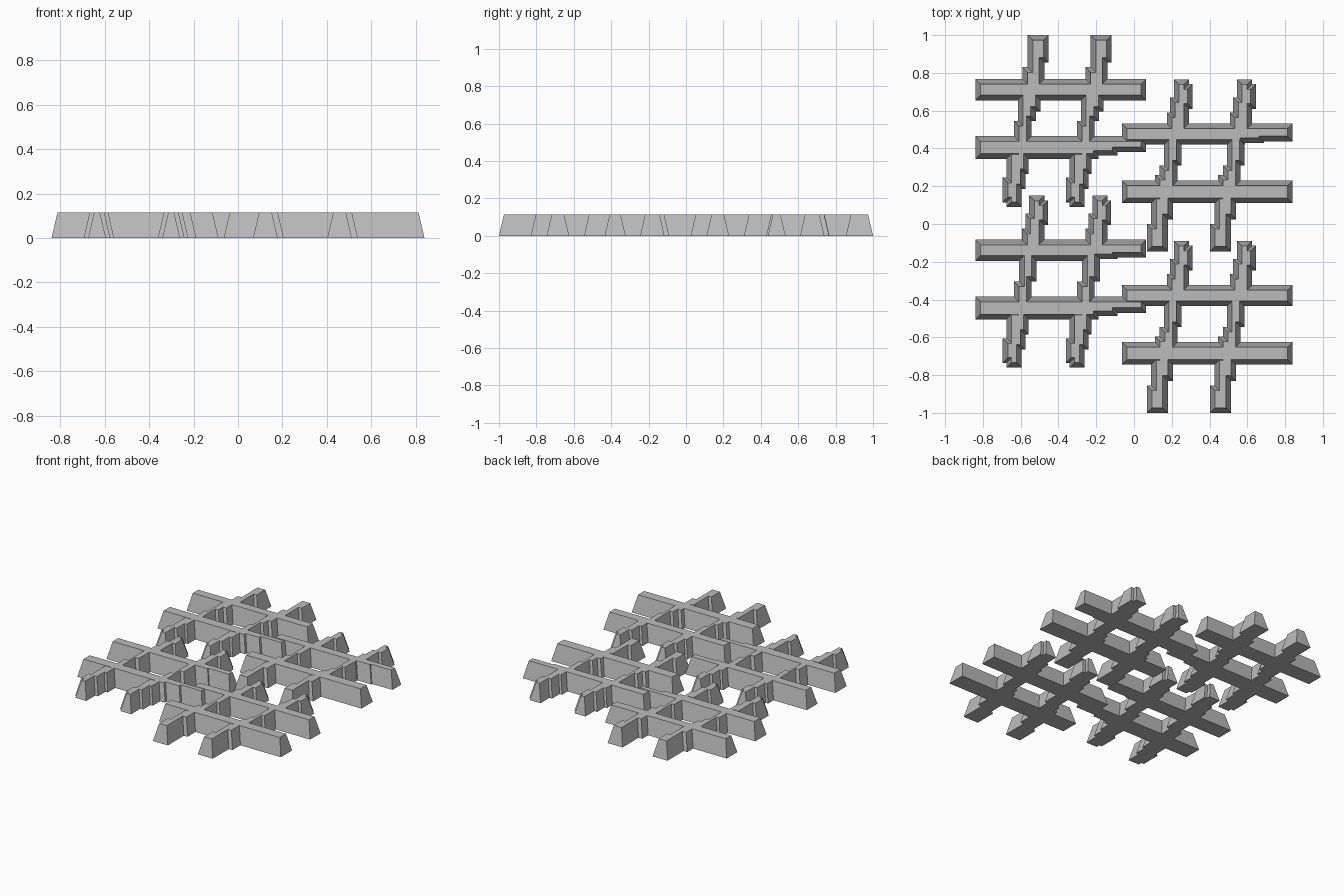
import bpy
import bmesh

if "Cube" in bpy.data.objects:
    bpy.data.objects.remove(bpy.data.objects["Cube"], do_unlink=True)

HEIGHT, TAPER = 0.115, 0.027
HALF_W, HALF_L = 0.452, 0.455

stone = bpy.data.materials.new("stone grey")
stone.use_nodes = True
COLOUR = (0.5, 0.5, 0.5, 1)
stone.diffuse_color = COLOUR
stone.node_tree.nodes["Principled BSDF"].inputs["Base Color"].default_value = COLOUR

# Upper half of an upright: (band top, edge x) going down, for the left and right edge
PLAIN = ([(HALF_L, .012), (.285, -.015), (.2, -.04)],
         [(HALF_L, .123), (.31, .1), (.15, .08), (.05, .055)])
STEPPED = ([(HALF_L, .02), (.36, 0), (.28, -.017), (.2, -.033)],
           [(HALF_L, .1), (.43, .12), (.3, .1), (.15, .06)])


def staircase(bands):
    """Corner points of one stepped edge, from the tip down to the middle."""
    points = []
    for i, (y, x) in enumerate(bands):
        end = bands[i + 1][0] if i + 1 < len(bands) else 0
        points += [(x, y), (x, end)]
    return points


def upright(top, bottom):
    """Closed outline of a slanted upright; the lower half is a half-turned upper half."""
    def turned(edge):
        return [(-x, -y) for x, y in edge]
    left, right = (staircase(e) for e in top)
    low_right, low_left = (turned(staircase(e)) for e in bottom)
    return left + low_left[::-1] + low_right + right[::-1]


def crossbar(low, high, chip):
    """Bar outline whose right end may be worn along its lower edge."""
    points = [(-HALF_W, high), (-HALF_W, low)]
    if chip:
        points += [(.2, low), (.2, low + chip / 2), (.3, low + chip / 2),
                   (.3, low + chip), (HALF_W, low + chip)]
    else:
        points += [(HALF_W, low)]
    return points + [(HALF_W, high)]


def tapered_blocks(name, outlines):
    """Raise flat outlines into blocks with walls leaning inward."""
    bm = bmesh.new()
    for outline in outlines:
        verts = [bm.verts.new((x, y, 0)) for x, y in outline]
        face = bm.faces.new(verts)
        bm.normal_update()
        bmesh.ops.inset_region(bm, faces=[face], thickness=TAPER,
                               use_boundary=True, use_even_offset=True)
        for v in face.verts:
            v.co.z = HEIGHT
        bm.faces.new(verts[::-1])
    bmesh.ops.recalc_face_normals(bm, faces=bm.faces)
    mesh = bpy.data.meshes.new(name)
    bm.to_mesh(mesh)
    bm.free()
    mesh.materials.append(stone)
    obj = bpy.data.objects.new(name, mesh)
    bpy.context.collection.objects.link(obj)
    return obj


def lattice(name, cx, cy, top, bottom, upper_chip, lower_chip, shift):
    """Two crossbars merged with two slanted uprights."""
    bars = [crossbar(.11, .222, upper_chip), crossbar(-.2, -.08, lower_chip)]
    posts = [[(x + dx, y) for x, y in upright(top, bottom)]
             for dx in (shift - .167, shift + .167)]
    obj = tapered_blocks(name, bars)
    helper = tapered_blocks(name + "_uprights", posts)
    helper.hide_render = True
    mod = obj.modifiers.new("merge", 'BOOLEAN')
    mod.operation, mod.solver, mod.object = 'UNION', 'EXACT', helper
    graph = bpy.context.evaluated_depsgraph_get()
    merged = bpy.data.meshes.new_from_object(obj.evaluated_get(graph))
    obj.modifiers.clear()
    obj.data = merged
    bpy.data.objects.remove(helper, do_unlink=True)
    obj.location = (cx, cy, 0)


lattice("back_right_lattice", -.388, .545, PLAIN, STEPPED, 0, .035, -.02)
lattice("front_right_lattice", -.388, -.305, STEPPED, STEPPED, .018, .035, -.02)
lattice("back_left_lattice", .388, .31, STEPPED, PLAIN, .018, 0, -.03)
lattice("front_left_lattice", .388, -.545, STEPPED, PLAIN, 0, 0, -.03)
